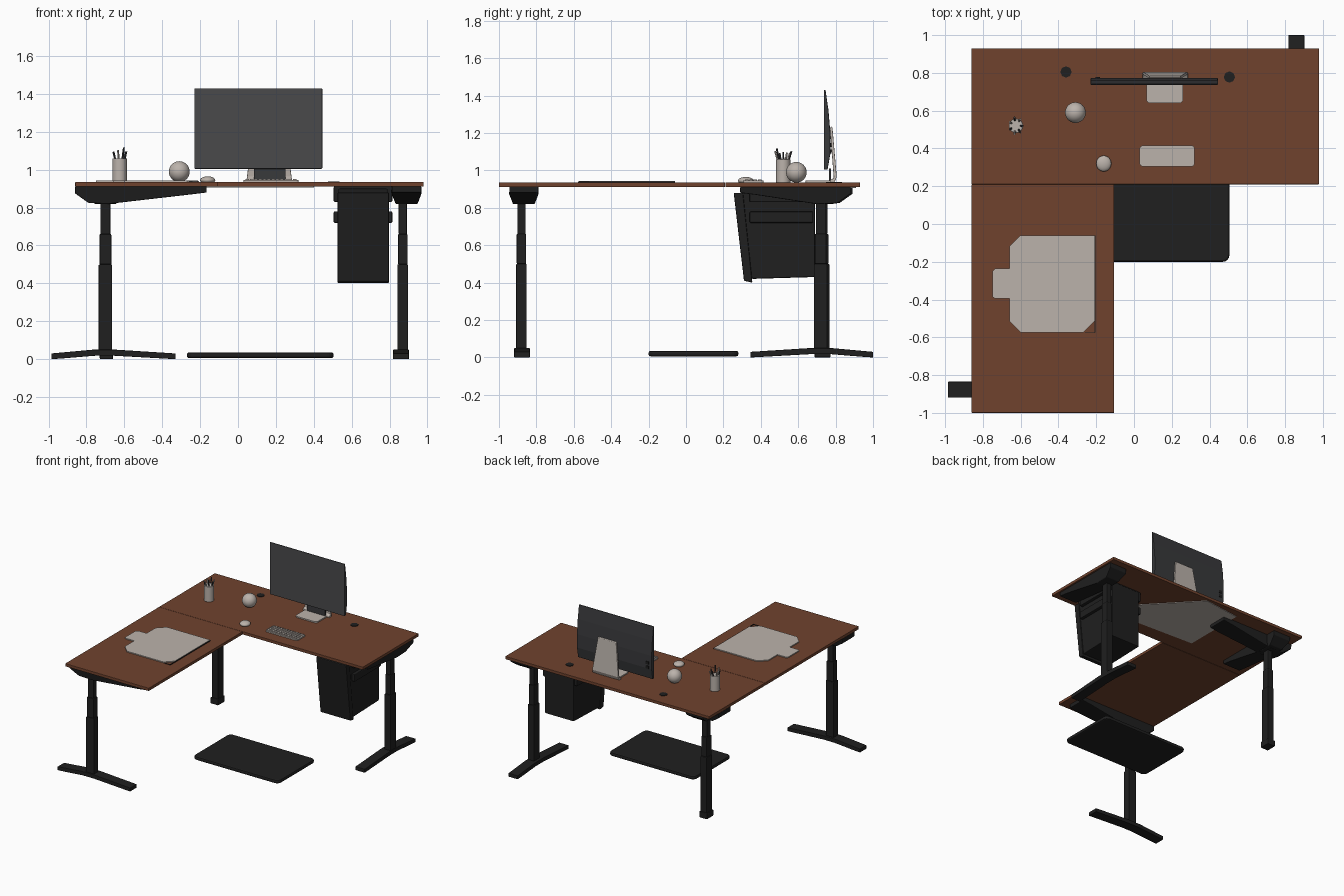
import bpy, bmesh, math, random
from mathutils import Matrix, Vector

if "Cube" in bpy.data.objects:
    bpy.data.objects.remove(bpy.data.objects["Cube"])
random.seed(4)


def material(name, rgb, rough=0.6):
    m = bpy.data.materials.new(name)
    m.use_nodes = True
    m.diffuse_color = (*rgb, 1)
    node = next(n for n in m.node_tree.nodes if n.type == "BSDF_PRINCIPLED")
    node.inputs["Base Color"].default_value = (*rgb, 1)
    node.inputs["Roughness"].default_value = rough
    return m


WOOD = material("walnut brown", (0.16, 0.055, 0.027))
BLACK = material("matte black", (0.014, 0.014, 0.014))
SCREEN = material("screen grey", (0.068, 0.068, 0.07))
SHELL = material("dark grey", (0.04, 0.041, 0.044))
WHITE = material("warm white", (0.5, 0.45, 0.41))


def finish(name, bm, mats, bevel=0, smooth=False):
    bmesh.ops.recalc_face_normals(bm, faces=bm.faces)
    mesh = bpy.data.meshes.new(name)
    bm.to_mesh(mesh)
    bm.free()
    ob = bpy.data.objects.new(name, mesh)
    bpy.context.collection.objects.link(ob)
    for m in mats if isinstance(mats, list) else [mats]:
        mesh.materials.append(m)
    if bevel:
        mod = ob.modifiers.new("soft edges", "BEVEL")
        mod.width, mod.segments, mod.limit_method = bevel, 2, "ANGLE"
    if smooth:
        bpy.ops.object.select_all(action="DESELECT")
        bpy.context.view_layer.objects.active = ob
        ob.select_set(True)
        bpy.ops.object.shade_smooth_by_angle(angle=math.radians(40))
    return ob


def box(name, x, y, z, mat, bevel=0):
    bm = bmesh.new()
    bmesh.ops.create_cube(bm, size=1)
    for v in bm.verts:
        v.co = Vector([(a + b) / 2 + c * (b - a) for (a, b), c in zip((x, y, z), v.co)])
    return finish(name, bm, mat, bevel)


def prism(name, pts, to_world, lo, hi, mat, bevel=0):
    """Extrude a closed 2D profile; to_world(a, b, depth) places every point."""
    bm = bmesh.new()
    ends = [[bm.verts.new(to_world(a, b, d)) for a, b in pts] for d in (lo, hi)]
    bm.faces.new(ends[0])
    bm.faces.new(ends[1])
    for i in range(len(pts)):
        j = (i + 1) % len(pts)
        bm.faces.new((ends[0][i], ends[0][j], ends[1][j], ends[1][i]))
    return finish(name, bm, mat, bevel)


def flat(a, b, d):
    return (a, b, d)


def side(a, b, d):
    return (d, a, b)


def tube(name, base, tip, r1, r2, mat, n=16, bevel=0):
    base, tip = Vector(base), Vector(tip)
    axis = tip - base
    bm = bmesh.new()
    bmesh.ops.create_cone(bm, cap_ends=True, segments=n, radius1=r1, radius2=r2, depth=axis.length)
    turn = axis.to_track_quat("Z", "Y").to_matrix().to_4x4()
    bm.transform(Matrix.Translation((base + tip) / 2) @ turn)
    return finish(name, bm, mat, bevel, True)


def ball(name, centre, size, mat):
    bm = bmesh.new()
    bmesh.ops.create_uvsphere(bm, u_segments=32, v_segments=16, radius=1)
    bm.transform(Matrix.Translation(centre) @ Matrix.Diagonal((*size, 1)))
    return finish(name, bm, mat, 0, True)


def rounded(x, y, r, n=5):
    pts = []
    for k, (cx, cy) in enumerate(((x[1] - r, y[1] - r), (x[0] + r, y[1] - r),
                                  (x[0] + r, y[0] + r), (x[1] - r, y[0] + r))):
        for i in range(n):
            t = math.pi / 2 * (k + i / (n - 1))
            pts.append((cx + r * math.cos(t), cy + r * math.sin(t)))
    return pts


# Desktop: main board and side wing
box("main_desktop", (-0.86, 0.98), (0.21, 0.93), (0.911, 0.935), WOOD, 0.003)
box("wing_desktop", (-0.86, -0.105), (-1.0, 0.209), (0.911, 0.935), WOOD, 0.003)
prism("underside_plate", [(-0.27, 0.35), (-0.27, 0.87), (0.05, 0.91), (0.4, 0.54), (0.4, 0.32)],
      flat, 0.906, 0.912, WHITE)


# Legs: u runs outward along the foot, v across it
def framed(px, py, out, taper=False):
    ox, oy = out

    def place(u, z, v):
        if taper and z < 0.86:
            v *= 0.75
        return (px + ox * u - oy * v, py + oy * u + ox * v, z)
    return place


def bracket(name, px, py, out, inner):
    pts = [(0.16, 0.912), (0.16, 0.875), (0.09, 0.825), (-0.02, 0.82),
           (0.08 - inner, 0.87), (-inner, 0.88), (-inner, 0.912)]
    prism(name, pts, framed(px, py, out, True), -0.078, 0.078, BLACK, 0.004)


def column(name, px, py, out):
    for part, half_u, half_v, z0, z1 in (("lower", 0.036, 0.028, 0.03, 0.5),
                                         ("middle", 0.031, 0.025, 0.5, 0.66),
                                         ("upper", 0.026, 0.022, 0.66, 0.84)):
        pts = [(-half_u, z0), (half_u, z0), (half_u, z1), (-half_u, z1)]
        prism(f"{name}_{part}_column", pts, framed(px, py, out), -half_v, half_v, BLACK, 0.004)


def foot(name, px, py, out):
    pts = [(0.28, 0), (0.28, 0.03), (0.06, 0.05), (-0.06, 0.05), (-0.375, 0.03),
           (-0.375, 0), (-0.3, 0.004), (-0.05, 0.018), (0.05, 0.018), (0.22, 0.004)]
    prism(name, pts, framed(px, py, out), -0.042, 0.042, BLACK, 0.003)


column("wing_leg", -0.70, -0.88, (-1, 0))
foot("wing_foot", -0.705, -0.877, (-1, 0))
bracket("wing_bracket", -0.70, -0.867, (-1, 0), 0.535)
column("side_leg", 0.87, 0.72, (0, 1))
foot("side_foot", 0.86, 0.72, (0, 1))
bracket("side_bracket", 0.89, 0.72, (0, 1), 0.43)
column("corner_leg", -0.695, 0.73, (0, 1))
box("corner_foot", (-0.73, -0.66), (0.687, 0.773), (0, 0.05), BLACK, 0.005)
bracket("corner_bracket_x", -0.70, 0.73, (-1, 0), 0.5)
bracket("corner_bracket_y", -0.70, 0.73, (0, 1), 0.43)

# Floor mat
prism("floor_mat", rounded((-0.27, 0.505), (-0.2, 0.28), 0.035), flat, 0.006, 0.035, BLACK, 0.01)

# Hanging computer case with slanted front panel and mounting lugs
prism("computer_case", [(0.29, 0.9), (0.35, 0.42), (0.69, 0.43), (0.69, 0.9)],
      side, 0.53, 0.79, BLACK, 0.006)
prism("case_front_panel", [(0.255, 0.88), (0.305, 0.88), (0.355, 0.40), (0.31, 0.41)],
      side, 0.525, 0.797, BLACK, 0.006)
for z0, z1 in ((0.83, 0.912), (0.72, 0.78)):
    box("case_strap", (0.505, 0.815), (0.34, 0.68), (z0, z1), BLACK, 0.006)

# Monitor: flat screen in front, bulging shell behind
shell = prism("monitor", [(0.737, 1.005), (0.737, 1.43), (0.746, 1.43), (0.762, 1.32),
                          (0.772, 1.2), (0.772, 1.09), (0.757, 1.005)],
              side, -0.23, 0.445, [SHELL, SCREEN], 0.004)
for f in shell.data.polygons:
    f.material_index = 1 if f.normal.y < -0.9 else 0
for z in (1.09, 1.125):
    box("monitor_port", (-0.205, -0.18), (0.768, 0.777), (z, z + 0.022), BLACK)

# Monitor stand: base, tapered rear upright and dark neck
prism("stand_base", rounded((0.065, 0.26), (0.64, 0.79), 0.02), flat, 0.935, 0.945, WHITE)


def upright(a, b, d):
    return (0.165 + d * (1.15 - 0.35 * (b - 0.94) / 0.28), a, b)


prism("stand_upright", [(0.77, 0.936), (0.77, 0.947), (0.79, 0.96), (0.77, 1.22), (0.775, 1.235),
                        (0.783, 1.23), (0.806, 0.965), (0.795, 0.938)],
      upright, -0.105, 0.105, WHITE, 0.003)
box("stand_neck", (0.085, 0.25), (0.765, 0.775), (0.945, 1.01), SHELL)

# Keyboard with rows of keys
prism("keyboard", rounded((0.03, 0.32), (0.305, 0.415), 0.015), flat, 0.935, 0.945, WHITE)
for row in range(4):
    for col in range(12):
        x, y = 0.04 + col * 0.0227, 0.315 + row * 0.0235
        box("key", (x, x + 0.018), (y, y + 0.018), (0.944, 0.951), WHITE)

# Mouse, ball and pencil cup
ball("mouse", (-0.16, 0.32, 0.945), (0.04, 0.042, 0.02), WHITE)
ball("desk_ball", (-0.31, 0.59, 0.99), (0.055, 0.055, 0.055), WHITE)
tube("pencil_cup", (-0.625, 0.52, 0.935), (-0.625, 0.52, 1.06), 0.038, 0.038, WHITE, 24, 0.002)
for i in range(7):
    t = i * math.tau / 7
    dx, dy = math.cos(t), math.sin(t)
    top = random.uniform(1.09, 1.12)
    tube("pencil", (-0.625 + dx * 0.012, 0.52 + dy * 0.012, 1.0),
         (-0.625 + dx * 0.036, 0.52 + dy * 0.045, top), 0.006, 0.005, (SHELL, WHITE)[i % 2], 8)

# Cable grommets
for x, y in ((-0.36, 0.805), (0.505, 0.778)):
    tube("grommet", (x, y, 0.93), (x, y, 0.939), 0.03, 0.03, BLACK, 8)

# Desk pad with cut corners, side tab and corner marks
c = 0.06
pad = [(-0.66 + c, -0.575), (-0.21 - c, -0.575), (-0.21, -0.575 + c), (-0.21, -0.06),
       (-0.66 + c, -0.06), (-0.66, -0.06 - c), (-0.66, -0.235), (-0.735, -0.235),
       (-0.75, -0.25), (-0.75, -0.385), (-0.735, -0.395), (-0.66, -0.395), (-0.66, -0.575 + c)]
prism("desk_pad", pad, flat, 0.935, 0.943, WHITE)
for y in (-0.575, -0.063):
    box("pad_corner_mark", (-0.26, -0.207), (y - 0.003, y + 0.001), (0.935, 0.939), BLACK)
box("pad_side_mark", (-0.209, -0.205), (-0.575, -0.06), (0.935, 0.941), BLACK)
